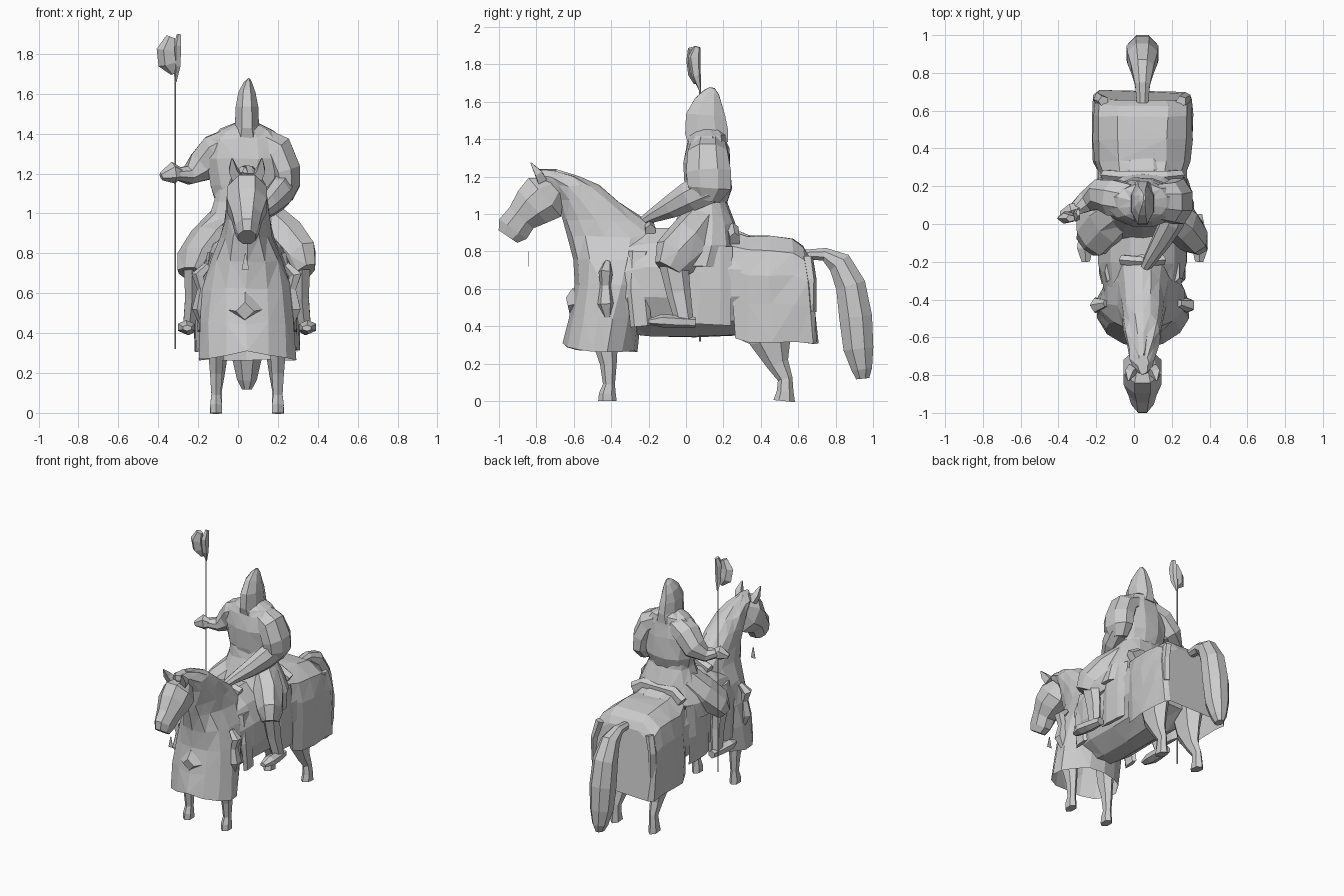
import bpy, bmesh, math, random
from mathutils import Vector

random.seed(4)
CX = 0.045                      # symmetry plane of horse and rider


def loft(name, rings, cap0=True, cap1=True, jitter=0.0, closed=True):
    """Skin a list of equal-length rings, flat shaded."""
    bm = bmesh.new()
    rows = []
    for ring in rings:
        rows.append([bm.verts.new(Vector(p) + Vector([random.uniform(-jitter, jitter) for _ in range(3)]))
                     for p in ring])
    n = len(rows[0])
    for a, b in zip(rows, rows[1:]):
        for i in range(n if closed else n - 1):
            j = (i + 1) % n
            bm.faces.new((a[i], a[j], b[j], b[i]))
    if cap0:
        bm.faces.new(rows[0][::-1])
    if cap1:
        bm.faces.new(rows[-1])
    bmesh.ops.recalc_face_normals(bm, faces=bm.faces)
    bmesh.ops.triangulate(bm, faces=[f for f in bm.faces if len(f.verts) == 4] if jitter else [])
    me = bpy.data.meshes.new(name)
    bm.to_mesh(me)
    bm.free()
    ob = bpy.data.objects.new(name, me)
    bpy.context.collection.objects.link(ob)
    return ob


def tube(name, pts, n=8, side=(1, 0, 0), jitter=0.0, turn=0.5):
    """pts: (x, y, z, half width along side, half depth)."""
    rings = []
    k2 = 1 / math.cos(math.pi / n) if n >= 8 else 1
    for k, (x, y, z, a, b) in enumerate(pts):
        p = Vector((x, y, z))
        t = (Vector(pts[min(k + 1, len(pts) - 1)][:3]) - Vector(pts[max(k - 1, 0)][:3])).normalized()
        s = Vector(side)
        s = (s - t * s.dot(t)).normalized()
        u = t.cross(s)
        rings.append([p + (s * a * math.cos(q) + u * b * math.sin(q)) * k2
                      for q in [2 * math.pi * (i + turn) / n for i in range(n)]])
    return loft(name, rings, jitter=jitter)


def both(name, pts, **kw):
    """Same tube on both sides of the symmetry plane."""
    tube(name + "_left", pts, **kw)
    tube(name + "_right", [(2 * CX - p[0],) + tuple(p[1:]) for p in pts], **kw)


def flat_ring(z, y0, y1, hx, n=14, e=0.8, dip=0.0):
    """Horizontal rounded ring from y0 to y1; dip raises the front edge."""
    out = []
    for i in range(n):
        q = 2 * math.pi * (i + 0.5) / n
        c, s = math.cos(q), math.sin(q)
        out.append((CX + hx * math.copysign(abs(c) ** e, c),
                    (y0 + y1) / 2 + (y1 - y0) / 2 * math.copysign(abs(s) ** e, s),
                    z + dip * max(0, -s) ** 4))
    return out


# horse chest, front cloth and neck
loft("neck_and_front_cloth", [
    flat_ring(0.265, -0.655, -0.26, 0.25, e=1.05, dip=0.04), flat_ring(0.45, -0.625, -0.24, 0.242, e=1),
    flat_ring(0.62, -0.595, -0.20, 0.228, e=0.95), flat_ring(0.76, -0.605, -0.14, 0.19, e=0.95),
    flat_ring(0.88, -0.635, -0.10, 0.135, e=0.9), flat_ring(0.97, -0.66, -0.22, 0.115, e=1),
    flat_ring(1.07, -0.69, -0.36, 0.105, e=1), flat_ring(1.15, -0.74, -0.46, 0.09, e=1),
    flat_ring(1.20, -0.80, -0.57, 0.065, e=1), flat_ring(1.235, -0.80, -0.69, 0.03, e=1)],
    cap0=False, jitter=0.006)

# barrel of the horse
tube("horse_barrel", [(CX, -0.36, 0.62, 0.20, 0.26), (CX, -0.2, 0.635, 0.235, 0.29),
                      (CX, 0.05, 0.635, 0.235, 0.29), (CX, 0.3, 0.63, 0.235, 0.28),
                      (CX, 0.45, 0.65, 0.2, 0.2)], n=12, jitter=0.005)

# rear cloth: arched sections draped over the hindquarters
ARCH = [(0.98, 0), (1, 0.35), (0.98, 0.62), (0.88, 0.84), (0.5, 0.97)]


def arch_ring(y, top, bot, hw, lean):
    prof = ARCH + [(-w, h) for w, h in reversed(ARCH)]
    return [(CX + w * hw, y + lean * (1 - h), bot + h * (top - bot)) for w, h in prof]


loft("rear_cloth", [arch_ring(0.24, 0.92, 0.34, 0.225, 0.02), arch_ring(0.33, 0.90, 0.31, 0.258, 0),
                    arch_ring(0.45, 0.90, 0.31, 0.266, 0), arch_ring(0.57, 0.885, 0.32, 0.266, 0.02),
                    arch_ring(0.63, 0.845, 0.31, 0.262, 0.05), arch_ring(0.655, 0.79, 0.31, 0.235, 0.05)],
     cap0=False, jitter=0.006, closed=False)
both("rear_cloth_corner", [(0.25, 0.65, 0.77, 0.03, 0.03), (0.28, 0.66, 0.65, 0.025, 0.04),
                           (0.28, 0.65, 0.48, 0.025, 0.05)], n=5)

# horse head and ears
tube("horse_head", [(CX, -0.70, 1.14, 0.06, 0.07), (CX, -0.755, 1.09, 0.1, 0.135),
                    (CX, -0.82, 1.04, 0.1, 0.115), (CX, -0.88, 0.98, 0.075, 0.085),
                    (CX, -0.925, 0.92, 0.06, 0.09), (CX, -0.952, 0.88, 0.045, 0.06)], n=8)
both("ear", [(CX + 0.05, -0.77, 1.18, 0.035, 0.035), (CX + 0.07, -0.79, 1.22, 0.03, 0.028),
             (CX + 0.075, -0.83, 1.275, 0.005, 0.004)], n=4)
tube("bridle_tassel", [(CX - 0.008, -0.84, 0.80, 0.003, 0.002), (CX - 0.008, -0.84, 0.72, 0.026, 0.002)], n=4)

# legs and tail
both("front_leg", [(0.20, -0.43, 0.50, 0.07, 0.085), (0.20, -0.43, 0.30, 0.045, 0.065),
                   (0.20, -0.415, 0.20, 0.035, 0.045), (0.20, -0.412, 0.09, 0.027, 0.032),
                   (0.20, -0.42, 0.04, 0.034, 0.045), (0.20, -0.42, 0.0, 0.033, 0.05)], n=6)
both("rear_leg", [(0.19, 0.44, 0.50, 0.09, 0.15), (0.19, 0.45, 0.32, 0.06, 0.11),
                  (0.19, 0.49, 0.20, 0.038, 0.06), (0.195, 0.53, 0.12, 0.028, 0.04),
                  (0.20, 0.53, 0.05, 0.033, 0.045), (0.20, 0.525, 0.0, 0.035, 0.058)], n=6)
tube("tail", [(CX, 0.64, 0.785, 0.03, 0.025), (CX, 0.74, 0.785, 0.04, 0.035), (CX, 0.82, 0.74, 0.06, 0.065),
              (CX, 0.88, 0.62, 0.08, 0.08), (CX, 0.907, 0.45, 0.085, 0.088), (CX, 0.922, 0.28, 0.075, 0.08),
              (CX, 0.94, 0.17, 0.05, 0.055), (CX, 0.945, 0.12, 0.025, 0.035)], n=8)

# cloth ornaments: chest boss, shoulder tassels, side flaps
tube("chest_boss", [(CX - 0.01, -0.585, 0.52, 0.1, 0.09), (CX - 0.01, -0.632, 0.51, 0.045, 0.045)], n=4, turn=0)
both("shoulder_tassel", [(0.24, -0.42, 0.74, 0.02, 0.02), (0.29, -0.43, 0.69, 0.035, 0.04),
                         (0.27, -0.43, 0.62, 0.025, 0.03), (0.285, -0.43, 0.52, 0.035, 0.045),
                         (0.27, -0.42, 0.45, 0.015, 0.02)], n=5)
both("saddle_flap", [(0.26, 0.12, 0.82, 0.03, 0.13), (0.285, 0.13, 0.60, 0.02, 0.11),
                     (0.28, 0.12, 0.41, 0.015, 0.12)], n=6)
both("front_flap", [(0.225, -0.25, 0.80, 0.02, 0.06), (0.255, -0.26, 0.60, 0.02, 0.06),
                    (0.26, -0.24, 0.40, 0.015, 0.06)], n=5)

# saddle
tube("saddle_cantle", [(-0.15, 0.26, 0.86, 0.03, 0.05), (-0.08, 0.25, 0.91, 0.035, 0.045),
                       (0.17, 0.25, 0.91, 0.035, 0.045), (0.24, 0.26, 0.86, 0.03, 0.05)],
     n=6, side=(0, 1, 0))
tube("saddle_pommel", [(-0.06, -0.19, 0.90, 0.03, 0.05), (CX, -0.2, 0.945, 0.03, 0.035),
                       (0.15, -0.19, 0.90, 0.03, 0.05)], n=6, side=(0, 1, 0))

# rider: skirt, torso, hood
loft("rider_skirt", [flat_ring(0.72, -0.14, 0.24, 0.28), flat_ring(0.83, -0.12, 0.28, 0.265),
                     flat_ring(0.95, -0.06, 0.26, 0.21), flat_ring(1.06, -0.01, 0.22, 0.165),
                     flat_ring(1.13, 0.0, 0.22, 0.16)], jitter=0.006)
tube("rider_torso", [(CX, 0.11, 1.04, 0.15, 0.10), (CX, 0.12, 1.14, 0.18, 0.125),
                     (CX, 0.11, 1.28, 0.205, 0.12), (CX, 0.115, 1.37, 0.185, 0.105),
                     (CX, 0.115, 1.42, 0.13, 0.095), (CX, 0.11, 1.455, 0.055, 0.07)], n=12, jitter=0.005)
tube("hood", [(CX, 0.12, 1.37, 0.085, 0.105), (CX, 0.11, 1.44, 0.06, 0.115),
              (CX, 0.105, 1.53, 0.057, 0.105), (CX, 0.12, 1.60, 0.043, 0.075),
              (CX + 0.005, 0.135, 1.65, 0.022, 0.042), (CX + 0.01, 0.14, 1.675, 0.006, 0.015)], n=8)

# rider legs and feet
both("thigh", [(0.14, 0.10, 0.96, 0.09, 0.11), (0.235, 0.02, 0.85, 0.10, 0.13),
               (0.305, -0.06, 0.765, 0.085, 0.12), (0.33, -0.09, 0.70, 0.055, 0.08)],
     n=8, side=(1, 0.6, 0), jitter=0.004)
both("lower_leg", [(0.32, -0.07, 0.76, 0.05, 0.08), (0.32, -0.04, 0.58, 0.04, 0.065),
                   (0.335, -0.01, 0.43, 0.035, 0.05)], n=6)
both("foot", [(0.335, 0.05, 0.42, 0.03, 0.03), (0.342, -0.05, 0.425, 0.045, 0.035),
              (0.35, -0.13, 0.43, 0.048, 0.035), (0.345, -0.20, 0.425, 0.025, 0.015)], n=6)

# arms
tube("rein_upper_arm", [(0.11, 0.12, 1.365, 0.09, 0.07), (0.19, 0.115, 1.32, 0.105, 0.085),
                        (0.232, 0.12, 1.22, 0.12, 0.08), (0.24, 0.125, 1.14, 0.115, 0.07),
                        (0.23, 0.11, 1.08, 0.07, 0.045)], n=8, side=(0, 1, 0))
tube("rein_forearm", [(0.235, 0.12, 1.14, 0.06, 0.085), (0.205, 0.02, 1.095, 0.06, 0.08),
                      (0.15, -0.08, 1.04, 0.05, 0.06), (0.09, -0.18, 0.99, 0.035, 0.035),
                      (0.06, -0.23, 0.96, 0.025, 0.025)], n=8)
tube("lance_arm", [(-0.02, 0.12, 1.365, 0.09, 0.07), (-0.11, 0.14, 1.315, 0.095, 0.085),
                   (-0.18, 0.155, 1.235, 0.08, 0.08), (-0.25, 0.12, 1.19, 0.055, 0.045),
                   (-0.31, 0.08, 1.20, 0.035, 0.03)], n=8, side=(0, 1, 0))
tube("lance_hand", [(-0.28, 0.09, 1.20, 0.03, 0.025), (-0.325, 0.07, 1.205, 0.045, 0.055),
                    (-0.385, 0.05, 1.185, 0.02, 0.02)], n=6, side=(0, 1, 0))

# lance with pennant
LX, LY = -0.315, 0.075
tube("lance_pole", [(LX, LY, 0.32, 0.005, 0.005), (LX, LY, 1.75, 0.005, 0.005)], n=6)
tube("lance_blade", [(-0.312, LY, 1.66, 0.005, 0.005), (-0.305, 0.055, 1.74, 0.02, 0.025),
                     (-0.303, 0.045, 1.84, 0.022, 0.035), (-0.295, 0.06, 1.895, 0.012, 0.02)], n=5)
tube("pennant", [(-0.325, 0.05, 1.70, 0.012, 0.01), (-0.35, 0.04, 1.75, 0.05, 0.03),
                 (-0.358, 0.03, 1.82, 0.05, 0.03), (-0.335, 0.03, 1.885, 0.025, 0.02)], n=5)
